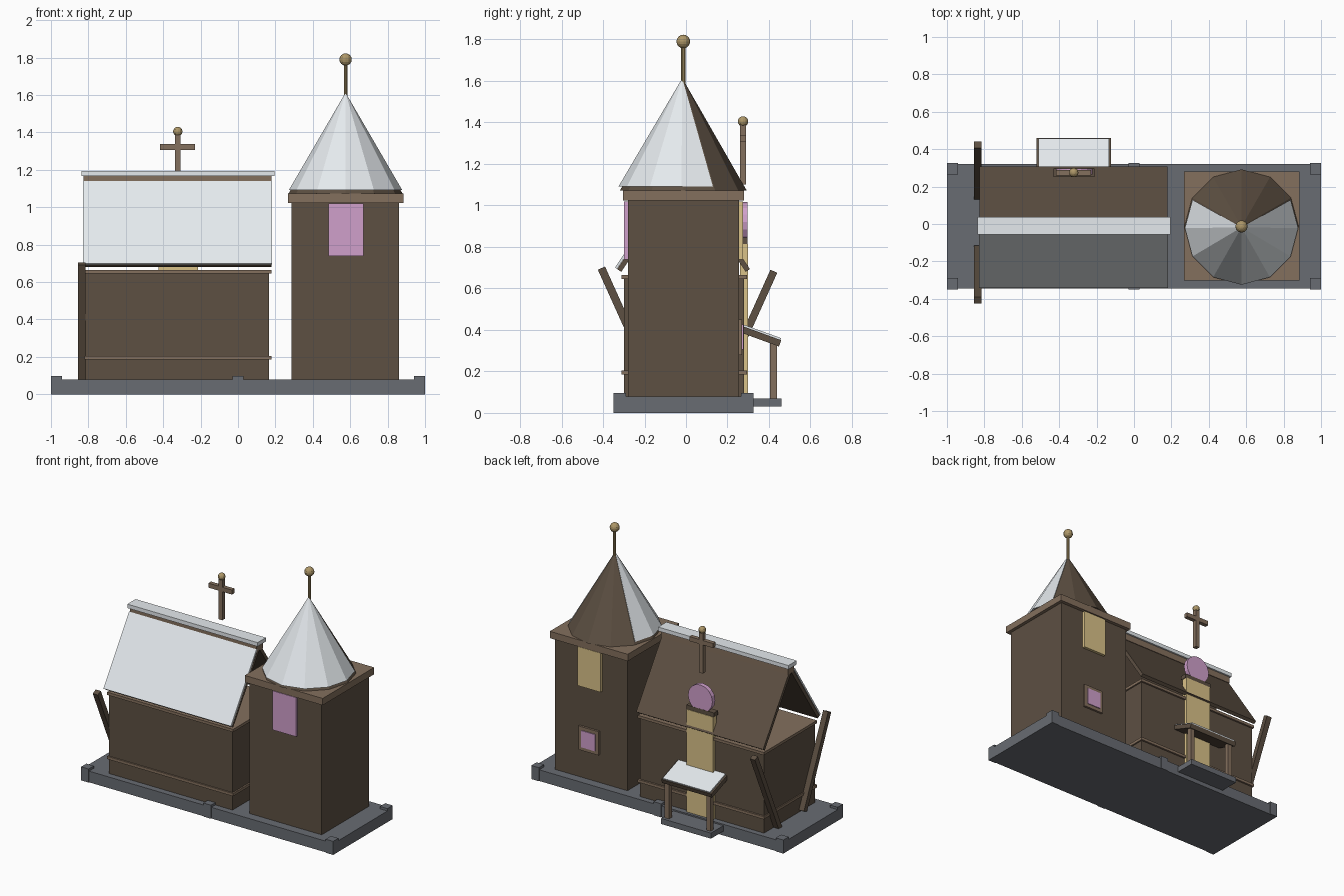
import bpy, bmesh, math
from mathutils import Vector

if "Cube" in bpy.data.objects:
    bpy.data.objects.remove(bpy.data.objects["Cube"])


def mat(name, r, g, b):
    m = bpy.data.materials.new(name)
    m.diffuse_color = (r, g, b, 1)
    m.use_nodes = True
    m.node_tree.nodes["Principled BSDF"].inputs["Base Color"].default_value = m.diffuse_color
    return m


WOOD = mat("dark_wood", .11, .08, .055)
TRIM = mat("light_wood", .23, .16, .11)
STONE = mat("stone", .14, .15, .17)
SNOW = mat("snow", .78, .82, .85)
PINK = mat("pink_glass", .63, .35, .60)
SAND = mat("sand_panel", .70, .54, .25)
GOLD = mat("gold", .42, .31, .14)


def finish(name, bm, m):
    bmesh.ops.recalc_face_normals(bm, faces=bm.faces)
    me = bpy.data.meshes.new(name)
    bm.to_mesh(me)
    bm.free()
    me.materials.append(m)
    ob = bpy.data.objects.new(name, me)
    bpy.context.collection.objects.link(ob)
    return ob


def box(name, x, y, z, m):
    """Box from (min, max) ranges."""
    bm = bmesh.new()
    bmesh.ops.create_cube(bm, size=1)
    for v in bm.verts:
        v.co = [r[0] if c < 0 else r[1] for r, c in zip((x, y, z), v.co)]
    return finish(name, bm, m)


def plank(name, x, a, b, t, m):
    """Slab spanning x, running from a to b in the yz plane, thickness t to the left of a->b."""
    a, b = Vector(a), Vector(b)
    d = (b - a).normalized()
    n = Vector((-d.y, d.x)) * t
    bm = bmesh.new()
    f = bm.faces.new([bm.verts.new((x[0], p.x, p.y)) for p in (a, b, b + n, a + n)])
    r = bmesh.ops.extrude_face_region(bm, geom=[f])
    verts = [v for v in r["geom"] if isinstance(v, bmesh.types.BMVert)]
    bmesh.ops.translate(bm, verts=verts, vec=(x[1] - x[0], 0, 0))
    return finish(name, bm, m)


def ball(name, loc, r):
    bm = bmesh.new()
    bmesh.ops.create_uvsphere(bm, u_segments=12, v_segments=8, radius=r)
    bmesh.ops.translate(bm, verts=bm.verts, vec=loc)
    return finish(name, bm, GOLD)


def cone(name, cx, cy, r, z0, apex, start, sides, m):
    """Faceted cone, or a wedge of one, in 30 degree steps."""
    bm = bmesh.new()
    top = bm.verts.new(apex)
    mid = bm.verts.new((cx, cy, z0))
    n = sides if sides == 12 else sides + 1
    ring = [bm.verts.new((cx + r * math.cos(math.radians(start + 30 * i)),
                          cy + r * math.sin(math.radians(start + 30 * i)), z0)) for i in range(n)]
    for i in range(sides):
        p, q = ring[i], ring[(i + 1) % n]
        bm.faces.new((p, q, top))
        bm.faces.new((q, p, mid))
    if sides < 12:
        bm.faces.new((ring[0], top, mid))
        bm.faces.new((ring[-1], mid, top))
    return finish(name, bm, m)


def rod(name, loc, r, length, sides, m, along_y=False):
    bm = bmesh.new()
    bmesh.ops.create_cone(bm, cap_ends=True, segments=sides, radius1=r, radius2=r, depth=length)
    for v in bm.verts:
        if along_y:
            v.co = (v.co.x, v.co.z, v.co.y)
        v.co += Vector(loc)
    return finish(name, bm, m)


# foundation with corner and middle stones
box("foundation", (-1, 1), (-.345, .32), (0, .08), STONE)
for cx in (-.97, 0, .97):
    for cy in (-.32, .295):
        box("foundation_stone", (cx - .03, cx + .03), (cy - .03, cy + .03), (0, .097), STONE)

# hall and its trim bands
box("hall_walls", (-.815, .167), (-.30, .28), (.08, .662), WOOD)
for z in (.185, .645):
    box("hall_trim", (-.822, .178), (-.31, .293), (z, z + .02), TRIM)

# open gabled roof, snow on the front slope and ridge
RX = (-.827, .18)
plank("roof_front", RX, (-.312, .68), (-.012, 1.125), .024, WOOD)
plank("roof_back", RX, (-.012, 1.125), (.288, .68), .024, WOOD)
plank("roof_snow", (-.829, .182), (-.332, .694), (-.04, 1.135), .012, SNOW)
box("ridge_beam", RX, (-.045, .025), (1.12, 1.167), TRIM)
box("ridge_snow", (-.838, .195), (-.057, .037), (1.167, 1.195), SNOW)

# leaning beams on the left end
plank("leaning_beam_front", (-.855, -.815), (-.15, .08), (-.425, .69), -.038, WOOD)
plank("leaning_beam_back", (-.855, -.815), (.132, .08), (.407, .69), -.036, WOOD)

# entrance on the back: panel, lintel, round window, cross
box("door_panel", (-.425, -.215), (.26, .30), (.08, .815), SAND)
box("door_lintel", (-.43, -.21), (.25, .297), (.815, .845), WOOD)
rod("round_window", (-.32, .28, .92), .097, .032, 16, PINK, True)
box("cross_post", (-.337, -.307), (.26, .29), (1.10, 1.39), TRIM)
box("cross_arm", (-.417, -.23), (.26, .29), (1.305, 1.337), TRIM)
ball("cross_ball", (-.322, .275, 1.405), .025)

# porch
box("porch_step", (-.52, -.125), (.30, .46), (.03, .07), STONE)
for cx in (-.485, -.155):
    box("porch_post", (cx - .017, cx + .017), (.405, .438), (.035, .36), TRIM)
plank("porch_roof", (-.522, -.124), (.27, .385), (.448, .32), .032, WOOD)
plank("porch_snow", (-.51, -.135), (.275, .416), (.455, .351), .01, SNOW)

# tower
box("tower_walls", (.286, .86), (-.28, .255), (.08, 1.03), WOOD)
box("tower_cornice", (.266, .884), (-.303, .28), (1.024, 1.073), TRIM)
box("tower_window_front", (.485, .67), (-.30, -.27), (.74, 1.02), PINK)
box("tower_window_back", (.485, .67), (.24, .275), (.74, 1.02), SAND)
box("low_window_frame", (.505, .665), (.24, .27), (.28, .45), TRIM)
box("low_window_glass", (.53, .64), (.25, .276), (.305, .425), PINK)

# spire, snow on all but the back
cone("spire", .575, -.013, .305, 1.073, (.575, -.013, 1.605), 0, 12, WOOD)
cone("spire_snow", .575, -.022, .303, 1.092, (.575, -.018, 1.613), 150, 8, SNOW)
rod("finial_pole", (.575, -.013, 1.67), .01, .2, 10, GOLD)
ball("finial_ball", (.575, -.013, 1.79), .033)
